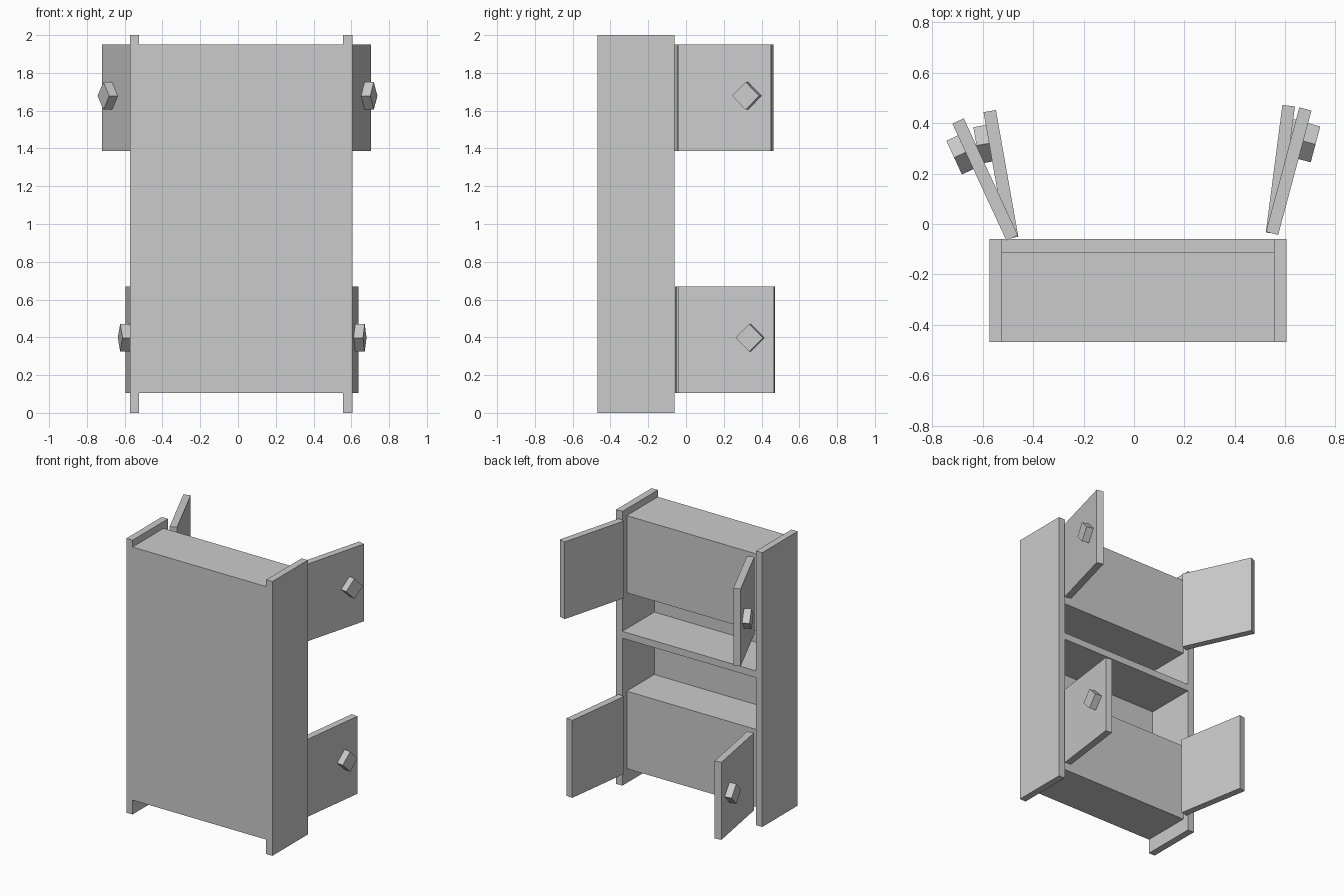
import bpy
from math import radians, pi
from mathutils import Matrix, Vector

if "Cube" in bpy.data.objects:
    bpy.data.objects.remove(bpy.data.objects["Cube"], do_unlink=True)

# Single plain grey for the whole cabinet
GREY = (0.6, 0.6, 0.6, 1)
grey = bpy.data.materials.new("plain grey")
grey.use_nodes = True
grey.diffuse_color = GREY
grey.node_tree.nodes["Principled BSDF"].inputs["Base Color"].default_value = GREY


def box(name, low, high, place=Matrix()):
    """Box between two corners, then moved by a matrix."""
    low, high = Vector(low), Vector(high)
    bpy.ops.mesh.primitive_cube_add(size=1)
    ob = bpy.context.object
    ob.name = name
    ob.data.transform(place @ Matrix.Translation((low + high) / 2)
                      @ Matrix.Diagonal((high - low).to_4d()))
    ob.data.materials.append(grey)
    return ob


T = 0.05                                # board thickness
X0, X1 = -0.573, 0.605                  # outer width
Y0, Y1 = -0.468, -0.06                  # outer depth
IN0, IN1 = X0 + T, X1 - T               # inner width
LOW, HIGH = (0.105, 0.67), (1.387, 1.95)  # the two closed sections

# Carcass
box("right_side_panel", (X0, Y0, 0), (IN0, Y1, 2))
box("left_side_panel", (IN1, Y0, 0), (X1, Y1, 2))
box("back_board", (IN0, Y0, LOW[0]), (IN1, Y0 + 0.04, HIGH[1]))
box("middle_shelf", (IN0, Y0 + 0.04, 1.075), (IN1, Y1, 1.125))
for name, (z0, z1) in (("lower_chest", LOW), ("upper_chest", HIGH)):
    box(name, (IN0, Y0 + 0.04, z0), (IN1, Y1 - T, z1))


# Open door running along +y from its hinge, with a diamond knob outside
def door(name, side, hinge, angle, span):
    z0, z1 = span
    swing = Matrix.Translation((*hinge, 0)) @ Matrix.Rotation(-side * radians(angle), 4, "Z")
    box(name, (-T / 2, 0, z0), (T / 2, 0.51, z1), swing)
    seat = Matrix.Translation((side * T, 0.385, (z0 + z1) / 2 + 0.01))
    tilt = Matrix.Rotation(pi / 4, 4, "X")
    k = 0.052
    box(name + "_knob", (-T / 2, -k, -k), (T / 2, k, k), swing @ seat @ tilt)


RIGHT, LEFT = (-0.483, -0.055), (0.547, -0.037)
door("upper_right_door", -1, RIGHT, 24.8, HIGH)
door("lower_right_door", -1, RIGHT, 10, LOW)
door("upper_left_door", 1, LEFT, 15, HIGH)
door("lower_left_door", 1, LEFT, 7.4, LOW)
